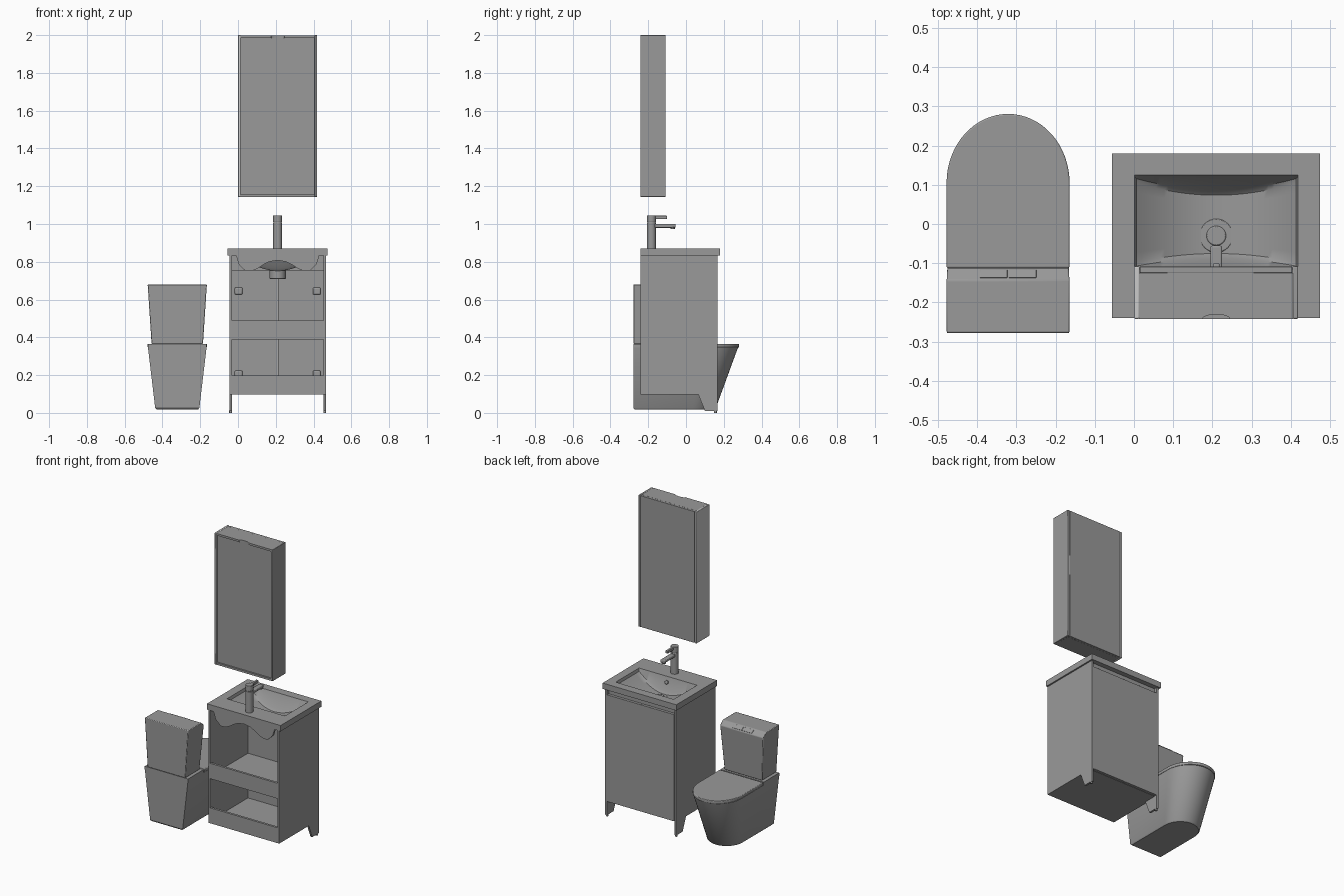
import bpy, bmesh, math

if "Cube" in bpy.data.objects:
    bpy.data.objects.remove(bpy.data.objects["Cube"])

GREY = bpy.data.materials.new("mid_grey")
GREY.diffuse_color = (0.32, 0.32, 0.32, 1)
GREY.use_nodes = True
GREY.node_tree.nodes["Principled BSDF"].inputs["Base Color"].default_value = GREY.diffuse_color


def finish(name, bm, bevel=0.0, segs=2):
    bmesh.ops.recalc_face_normals(bm, faces=bm.faces)
    me = bpy.data.meshes.new(name)
    bm.to_mesh(me)
    bm.free()
    me.materials.append(GREY)
    ob = bpy.data.objects.new(name, me)
    bpy.context.collection.objects.link(ob)
    if bevel:
        m = ob.modifiers.new("bevel", 'BEVEL')
        m.width, m.segments, m.limit_method = bevel, segs, 'ANGLE'
    bpy.ops.object.select_all(action='DESELECT')
    ob.select_set(True)
    bpy.context.view_layer.objects.active = ob
    bpy.ops.object.shade_smooth_by_angle(angle=math.radians(35))
    return ob


def loft(name, rings, bevel=0.0, segs=2):
    """Skin a stack of equal-length point rings and cap both ends."""
    bm = bmesh.new()
    rs = [[bm.verts.new(p) for p in r] for r in rings]
    n = len(rs[0])
    for a, b in zip(rs, rs[1:]):
        for i in range(n):
            j = (i + 1) % n
            bm.faces.new((a[i], a[j], b[j], b[i]))
    bm.faces.new(rs[0])
    bm.faces.new(rs[-1])
    return finish(name, bm, bevel, segs)


def rect(x0, x1, y0, y1, z):
    return [(x0, y0, z), (x1, y0, z), (x1, y1, z), (x0, y1, z)]


def box(name, x0, x1, y0, y1, z0, z1, bevel=0.0):
    return loft(name, [rect(x0, x1, y0, y1, z0), rect(x0, x1, y0, y1, z1)], bevel)


def cyl(name, x, y, r, z0, z1, bevel=0.0, n=32):
    ang = [2 * math.pi * i / n for i in range(n)]
    return loft(name, [[(x + r * math.cos(a), y + r * math.sin(a), z) for a in ang]
                       for z in (z0, z1)], bevel)


# ---------- toilet ----------
TX = -0.3215


def d_ring(hw, back, straight, front, z, n=32):
    arc = [(TX + hw * math.cos(math.pi * i / n),
            straight + (front - straight) * math.sin(math.pi * i / n), z) for i in range(n + 1)]
    return [(TX - hw, back, z), (TX + hw, back, z)] + arc


loft("toilet_pan", [d_ring(0.111, -0.273, 0.035, 0.15, 0.019),
                    d_ring(0.117, -0.278, 0.035, 0.158, 0.026),
                    d_ring(0.155, -0.278, 0.11, 0.275, 0.345)])
loft("toilet_seat_lid", [d_ring(0.157, -0.112, 0.105, 0.281, 0.346),
                         d_ring(0.157, -0.112, 0.105, 0.281, 0.366)], 0.004, 3)
box("pan_rear_deck", TX - 0.156, TX + 0.156, -0.278, -0.118, 0.345, 0.365)
loft("cistern", [rect(TX - hw, TX + hw, -0.278, y, z) for hw, y, z in
                 ((0.136, -0.13, 0.365), (0.155, -0.112, 0.655), (0.157, -0.143, 0.68))], 0.004)
for i, sx in enumerate((-1, 1)):
    b = box(f"flush_button_{i}", -0.035, 0.035, -0.013, 0.013, -0.003, 0.002, 0.001)
    b.location = (TX + sx * 0.037, -0.1275, 0.6675)
    b.rotation_euler = (-math.atan2(0.025, 0.031), 0, 0)

# ---------- vanity cabinet ----------
CX = 0.21
side = [(-0.24, 0.098), (0.065, 0.098), (0.10, 0.011), (0.168, 0.011), (0.168, 0.834), (-0.24, 0.834)]
for tag, x0, x1 in (("left", -0.046, -0.033), ("right", 0.452, 0.465)):
    loft(f"vanity_side_{tag}", [[(x, y, z) for y, z in side] for x in (x0, x1)])
    cyl(f"vanity_foot_{tag}", (x0 + x1) / 2, 0.156, 0.007, 0, 0.013, n=16)
IN = (-0.034, 0.453)
box("vanity_floor", *IN, -0.225, 0.151, 0.098, 0.114)
box("vanity_shelf", *IN, -0.225, 0.151, 0.39, 0.405)
box("rear_rail_lower", *IN, -0.24, -0.225, 0.098, 0.198)
box("rear_rail_middle", *IN, -0.24, -0.225, 0.388, 0.488)
box("front_top_rail", *IN, 0.135, 0.148, 0.755, 0.834)
for tag, s in (("left", -1), ("right", 1)):
    a, b = sorted((CX + s * 0.0007, CX + s * 0.242))
    box(f"door_{tag}", a, b, 0.15, 0.168, 0.1, 0.795, 0.0005)
    for k, z in enumerate((0.205, 0.645)):
        hx = CX + s * 0.207
        box(f"hinge_{tag}_{k}", hx - 0.021, hx + 0.021, 0.138, 0.152, z - 0.019, z + 0.019, 0.008)

# ---------- basin: rim and bowl, columns in x, rows following the bowl walls ----------
X0, X1, YB, YF, ZT = 0.001, 0.419, -0.115, 0.125, 0.87
N = 40
xs = [-0.056, X0] + [X0 + 0.005 + (X1 - X0 - 0.01) * i / N for i in range(N + 1)] + [X1, 0.475]


def column(x):
    inside = X0 < x < X1
    s = (x - CX) / 0.209
    d = 0.014 + 0.086 * max(0, 1 - s * s) if inside else 0
    fb, ff = YB + 0.004 + 0.3 * d, YF - 0.004 - 0.42 * d
    pts = [(-0.24, 0), (YB, 0), (YB + (fb - YB) * 0.8, d * 0.86)]
    pts += [(fb + (ff - fb) * (i + 0.3) / 8.6, d) for i in range(9)]
    pts += [(YF + (ff - YF) * 0.8, d * 0.86), (YF, 0), (0.18, 0)]
    return [(x, y, ZT - k) for y, k in pts]


bm = bmesh.new()
top = [[bm.verts.new(p) for p in column(x)] for x in xs]
bot = [[bm.verts.new((x, y, min(0.832, z - 0.018))) for x, y, z in column(xx)] for xx in xs]
for g in (top, bot):
    for a, b in zip(g, g[1:]):
        for j in range(len(a) - 1):
            bm.faces.new((a[j], a[j + 1], b[j + 1], b[j]))


def border(g):
    return ([c[0] for c in g] + g[-1][1:] + [c[-1] for c in g[-2::-1]] + g[0][-2:0:-1])


ta, ba = border(top), border(bot)
for i in range(len(ta)):
    j = (i + 1) % len(ta)
    bm.faces.new((ta[i], ta[j], ba[j], ba[i]))
finish("basin", bm)

# wavy skirt under the back edge of the basin
half = [(0.0, 0.808), (0.045, 0.80), (0.075, 0.785), (0.105, 0.765), (0.135, 0.752), (0.168, 0.75),
        (0.185, 0.765), (0.205, 0.785), (0.213, 0.81), (0.22, 0.832), (0.23, 0.84)]
skirt = [(CX - x, z) for x, z in reversed(half)] + [(CX + x, z) for x, z in half[1:]]
loft("basin_rear_skirt", [[(x, y, z) for x, z in skirt] for y in (-0.238, -0.222)])

# drain and overflow
cyl("drain_body", CX, -0.03, 0.043, 0.71, 0.773, 0.002)
cyl("drain_plug", CX, -0.03, 0.025, 0.77, 0.778, 0.003)
o = cyl("overflow_ring", 0, 0, 0.012, -0.012, 0.006, 0.002, 24)
o.location, o.rotation_euler = (CX, -0.102, 0.838), (math.radians(-72), 0, 0)

# ---------- tap ----------
TY = -0.183
cyl("tap_body", CX, TY, 0.0235, 0.868, 1.008, 0.002)
cyl("tap_head", CX, TY, 0.0235, 1.01, 1.046, 0.002)
cyl("tap_neck", CX, TY, 0.021, 1.0, 1.02)
box("tap_lever", CX - 0.008, CX + 0.008, TY, -0.10, 1.026, 1.044, 0.003)
box("tap_spout", CX - 0.015, CX + 0.015, TY, -0.055, 0.98, 1.0, 0.005)
cyl("tap_outlet", CX, -0.071, 0.012, 0.973, 0.99, 0.001, 24)

# ---------- mirror cabinet ----------
Z0, Z1 = 1.143, 2.0
for tag, a, b in (("left", 0.0, 0.014), ("right", 0.405, 0.419)):
    bar = box(f"mirror_cabinet_side_{tag}", a, b, -0.242, -0.108, Z0, Z1, 0.003)
    if tag == "left":  # the paler side panel
        bar.data.materials.clear()
notch = [(CX + 0.035 * math.cos(t), -0.242 + 0.011 * math.sin(t))
         for t in (math.pi * i / 12 for i in range(13))]
outer = [(0.013, -0.242), (0.013, -0.125), (0.406, -0.125), (0.406, -0.242)]
for tag, a, b, plan in (("top", Z1 - 0.014, Z1 - 0.001, outer + notch),
                        ("bottom", Z0 + 0.001, Z0 + 0.014, outer)):
    loft(f"mirror_cabinet_{tag}", [[(x, y, z) for x, y in plan] for z in (a, b)])
box("mirror_cabinet_back", 0.013, 0.406, -0.231, -0.223, Z0 + 0.013, Z1 - 0.013)
box("mirror_door", 0.015, 0.404, -0.125, -0.109, Z0 + 0.001, Z1 - 0.001, 0.001)
